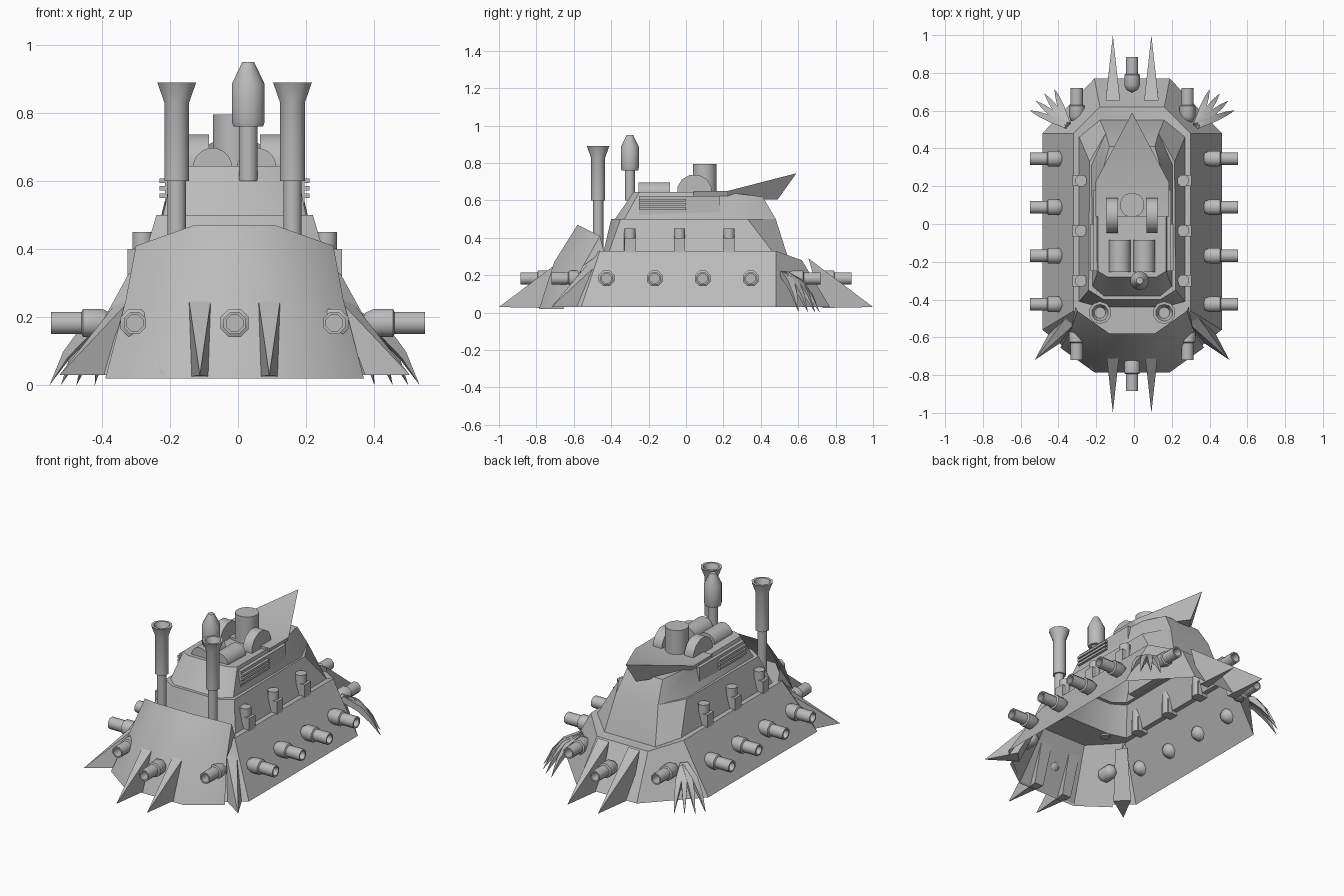
import bpy, bmesh, math
from mathutils import Vector

cube = bpy.data.objects.get("Cube")
if cube:
    bpy.data.objects.remove(cube)

grey = bpy.data.materials.new("plain_grey")
grey.use_nodes = True
grey.diffuse_color = (0.5, 0.5, 0.5, 1)
grey.node_tree.nodes["Principled BSDF"].inputs["Base Color"].default_value = (0.5, 0.5, 0.5, 1)

MID = -0.01          # centre line of the hull
SIDES = ((1, "left"), (-1, "right"))


def make(name, verts, faces, angle=35):
    bm = bmesh.new()
    points = [bm.verts.new(v) for v in verts]
    for face in faces:
        bm.faces.new([points[i] for i in face])
    bmesh.ops.remove_doubles(bm, verts=bm.verts[:], dist=0.0001)
    bmesh.ops.recalc_face_normals(bm, faces=bm.faces[:])
    data = bpy.data.meshes.new(name)
    bm.to_mesh(data)
    bm.free()
    data.materials.append(grey)
    obj = bpy.data.objects.new(name, data)
    bpy.context.collection.objects.link(obj)
    bpy.ops.object.select_all(action="DESELECT")
    obj.select_set(True)
    bpy.context.view_layer.objects.active = obj
    bpy.ops.object.shade_smooth_by_angle(angle=math.radians(angle))
    return obj


def loft(name, rings, closed=True, cap_start=False, cap_end=False, angle=35):
    n = len(rings[0])
    faces = []
    for r in range(len(rings) - 1):
        for i in range(n if closed else n - 1):
            j = (i + 1) % n
            faces.append((r * n + i, r * n + j, r * n + n + j, r * n + n + i))
    last = (len(rings) - 1) * n
    if cap_start:
        faces.append(tuple(range(n)))
    if cap_end:
        faces.append(tuple(range(last, last + n)))
    return make(name, [p for ring in rings for p in ring], faces, angle)


def sweep(name, centres, radii, axis, sides=8):
    turn = Vector(axis).to_track_quat("Z", "Y")
    rings = []
    for centre, radius in zip(centres, radii):
        ring = []
        for k in range(sides):
            a = math.tau * (k + 0.5) / sides
            ring.append(Vector(centre) + turn @ Vector((math.cos(a), math.sin(a), 0)) * radius)
        rings.append(ring)
    return loft(name, rings, True, radii[0] > 0, radii[-1] > 0, 50)


def lathe(name, origin, axis, profile, sides=8):
    centres = [Vector(origin) + Vector(axis) * t for t, r in profile]
    return sweep(name, centres, [r for t, r in profile], axis, sides)


def box(name, low, high):
    rings = [[(low[0], low[1], z), (high[0], low[1], z), (high[0], high[1], z), (low[0], high[1], z)]
             for z in (low[2], high[2])]
    return loft(name, rings, True, True, True)


def spike(name, base, tip):
    return make(name, base + [tip], [(0, 1, 4), (1, 2, 4), (2, 3, 4), (3, 0, 4), (0, 1, 2, 3)])


def mirrored_ring(half):
    return ([(MID + x, y, z) for x, y, z in half] +
            [(MID - x, y, z) for x, y, z in reversed(half)])


# Hollow hull and stepped tower, from the skirt up to the roof
loft("hull_and_tower", [mirrored_ring(h) for h in (
    [(.2, -.78, .03), (.475, -.56, .03), (.475, .48, .03), (.2, .77, .03)],
    [(.15, -.63, .33), (.31, -.46, .33), (.31, .48, .33), (.17, .62, .28)],
    [(.17, -.44, .33), (.28, -.41, .33), (.28, .46, .33), (.17, .55, .28)],
    [(.15, -.4, .5), (.23, -.35, .5), (.225, .33, .5), (.14, .48, .5)],
    [(.15, -.38, .5), (.21, -.33, .5), (.215, .31, .5), (.14, .48, .5)],
    [(.13, -.28, .645), (.18, -.25, .645), (.18, .2, .645), (.12, .41, .62)])],
    cap_end=True)

# Flared front shield standing clear of the tower
loft("front_shield", [mirrored_ring([(side, back, z), (middle, front, z2)])[:2] +
                      mirrored_ring([(side, back, z), (middle, front, z2)])[2:]
                      for side, back, z, middle, front, z2 in (
    (.38, -.655, .02, .2, -.785, .02),
    (.32, -.55, .25, .16, -.705, .27),
    (.29, -.46, .41, .12, -.58, .47))], closed=False, angle=45)
for s, side in SIDES:
    make("shield_cheek_" + side, [(MID + s * x, y, z) for x, y, z in (
        (.29, -.46, .41), (.32, -.55, .25), (.3, -.44, .33))], [(0, 1, 2)])

# Upswept prow on the rear roof
prow = []
for tip_y, tip_z, edge, z in ((.49, .605, .18, .61), (.59, .745, .195, .65)):
    prow += [(MID - edge, .04, z), (MID - edge, .22, z), (MID, tip_y, tip_z),
             (MID + edge, .22, z), (MID + edge, .04, z)]
prow_faces = [(i, (i + 1) % 5, (i + 1) % 5 + 5, i + 5) for i in range(5)]
for k in (0, 5):
    prow_faces += [(k, k + 1, k + 3, k + 4), (k + 1, k + 2, k + 3)]
make("roof_prow", prow, prow_faces, 20)

# Roof fittings
UP = (0, 0, 1)
lathe("roof_drum", (MID, .1, .6), UP, [(0, .065), (.195, .065)], 16)
lathe("periscope", (.03, -.3, .6), UP,
      [(0, .028), (.16, .028), (.16, .045), (.175, .05), (.285, .05), (.35, .018)], 12)

for s, side in SIDES:
    lathe("roof_hatch_" + side, (MID + s * .065, -.255, .64), (0, 1, 0), [(0, .058), (.17, .058)], 16)
    lathe("roof_wheel_" + side, (MID + s * .075, .045, .645), (s, 0, 0), [(0, .095), (.06, .095)], 12)
    # Chimneys
    lathe("chimney_" + side, (MID + s * .17, -.47, .32), UP,
          [(0, .028), (.28, .028), (.28, .038), (.51, .038), (.57, .06), (.57, .045), (.53, .03)], 10)
    # Tower side panels with louvres
    x = sorted((MID + s * .16, MID + s * .205))
    box("side_panel_" + side, (x[0], -.25, .5), (x[1], .18, .625))
    for k in range(3):
        z = .55 + k * .022
        x = sorted((MID + s * .19, MID + s * .22))
        box(f"louvre_{side}_{k}", (x[0], -.25, z), (x[1], 0, z + .014))
    # Small deck turrets
    for k in range(3):
        y = -.3 + k * .265
        lathe(f"deck_turret_{side}_{k}", (MID + s * .27, y, .31), UP, [(0, .033), (.14, .033)])
        x = sorted((MID + s * .25, MID + s * .315))
        box(f"turret_block_{side}_{k}", (x[0], y - .03, .31), (x[1], y + .03, .4))

# Guns with rounded sockets and hollow muzzles
GUN = [(-.19, 0), (-.175, .033), (-.15, .045), (-.095, .045), (-.09, .035),
       (0, .035), (0, .026), (-.06, .026), (-.06, 0)]
for s, side in SIDES:
    for k in range(4):
        lathe(f"side_gun_{side}_{k}", (s * .55, -.425 + k * .257, .183), (s, 0, 0), GUN)
for s, end in ((-1, "front"), (1, "rear")):
    for k, reach in ((-1, .72), (0, .885), (1, .72)):
        lathe(f"{end}_gun_{k + 1}", (MID + k * .293, s * reach, .183), (0, s, 0), GUN)

for s, side in SIDES:
    # Paired ram spikes at both ends
    for d, end in ((-1, "front"), (1, "rear")):
        x = MID + s * .102
        spike(f"{end}_spike_{side}",
              [(x - .038, d * .655, .29), (x + .038, d * .655, .29),
               (x + .03, d * .73, .025), (x - .03, d * .73, .025)], (x, d, .03))
    # Front corner spikes
    spike("corner_spike_" + side, [(MID + s * a, b, z) for a, b, z in (
        (.31, -.44, .29), (.27, -.5, .29), (.35, -.61, .03), (.42, -.54, .03))],
        (MID + s * .515, -.72, .03))
    # Fan of curved claws on the rear corners
    for k in range(4):
        angle = math.radians(22 + k * 16)
        out = Vector((s * math.cos(angle), math.sin(angle), 0))
        root = Vector((MID + s * .34, .52, 0))
        length = .22 - k * .004
        centres = [root + out * length * t + Vector((0, 0, z))
                   for t, z in ((0, .21), (.45, .16), (.75, .09), (1, 0))]
        sweep(f"claw_{side}_{k}", centres, [.025, .025, .016, 0], out + Vector((0, 0, -.8)), 4)
